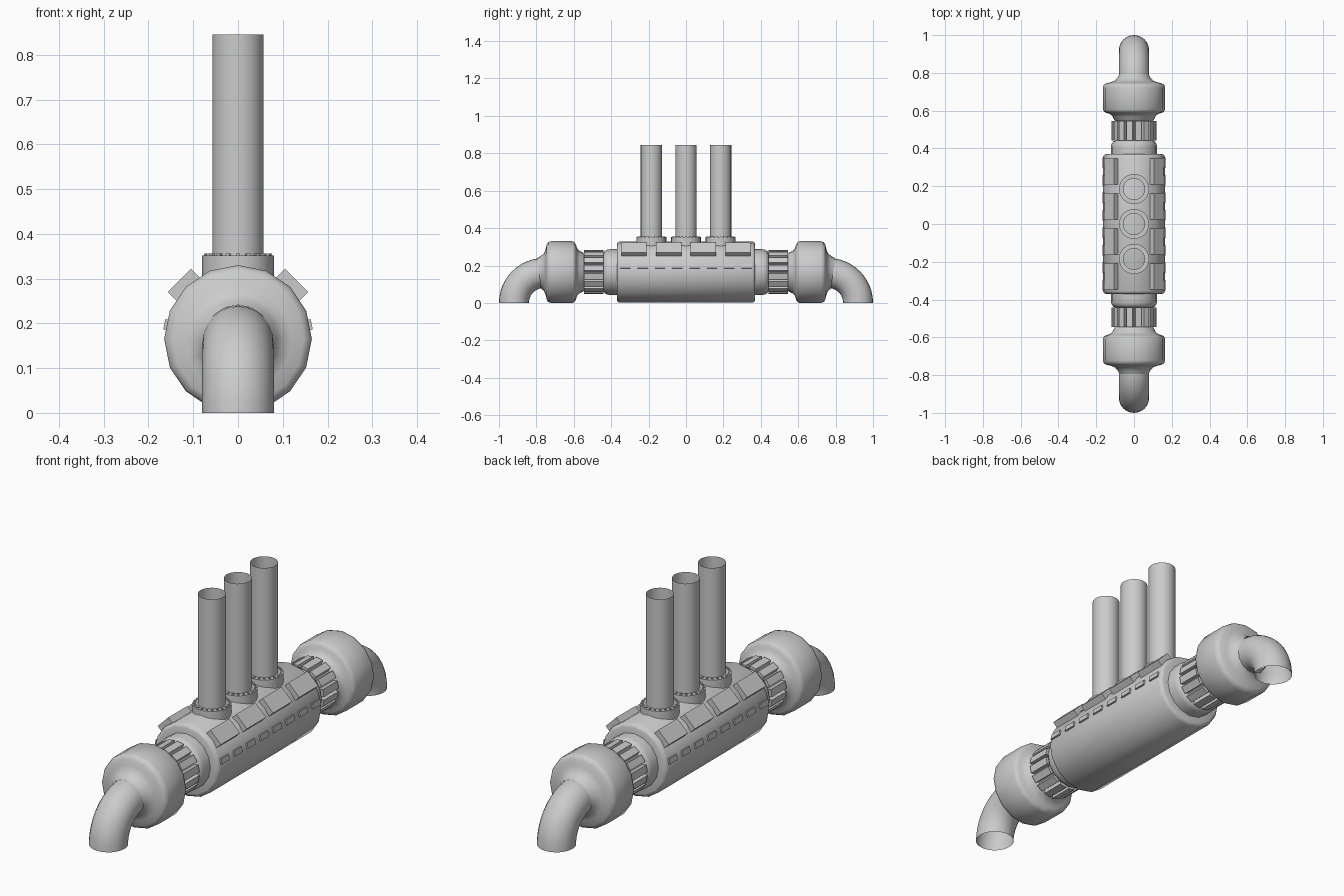
import bpy, bmesh
from math import sin, cos, pi, radians
from mathutils import Matrix, Vector

if "Cube" in bpy.data.objects:
    bpy.data.objects.remove(bpy.data.objects["Cube"])

AXIS_Z = 0.165  # height of the long horizontal axis


def finish(name, bm, angle=40):
    bmesh.ops.recalc_face_normals(bm, faces=bm.faces)
    me = bpy.data.meshes.new(name)
    bm.to_mesh(me)
    bm.free()
    ob = bpy.data.objects.new(name, me)
    bpy.context.collection.objects.link(ob)
    bpy.ops.object.select_all(action='DESELECT')
    ob.select_set(True)
    bpy.context.view_layer.objects.active = ob
    bpy.ops.object.shade_smooth_by_angle(angle=radians(angle))
    return ob


def skin(bm, rings):
    loops = [[bm.verts.new(p) for p in ring] for ring in rings]
    n = len(loops[0])
    for a, b in zip(loops, loops[1:]):
        for i in range(n):
            j = (i + 1) % n
            bm.faces.new((a[i], a[j], b[j], b[i]))


def lathe_y(name, profile, n=16, angle=40):
    # profile: (y, radius) pairs turned around the horizontal axis
    bm = bmesh.new()
    skin(bm, [[(r * sin(2 * pi * i / n), y, AXIS_Z + r * cos(2 * pi * i / n))
               for i in range(n)] for y, r in profile])
    return finish(name, bm, angle)


def lathe_z(name, y, profile, n=24):
    # profile: (z, radius) pairs turned around a vertical axis at y
    bm = bmesh.new()
    skin(bm, [[(r * cos(2 * pi * i / n), y + r * sin(2 * pi * i / n), z)
               for i in range(n)] for z, r in profile])
    return finish(name, bm)


def box(bm, size, mat):
    bmesh.ops.create_cube(bm, size=1, matrix=mat @ Matrix.Diagonal((*size, 1)))


def radial(angle, r, y):
    # local x points outwards from the axis, angle measured up from +x
    return (Matrix.Translation((0, y, AXIS_Z)) @ Matrix.Rotation(-angle, 4, 'Y')
            @ Matrix.Translation((r, 0, 0)))


# main cylinder with rounded rims
lathe_y("main_body", [(-0.37, 0.10), (-0.37, 0.148), (-0.366, 0.158), (-0.355, 0.164),
                      (0.355, 0.164), (0.366, 0.158), (0.37, 0.148), (0.37, 0.10)], angle=50)

for s, side in ((-1, "front"), (1, "back")):
    # stepped neck beside the body
    lathe_y(side + "_neck", [(s * y, r) for y, r in (
        (0.36, 0.122), (0.41, 0.122), (0.425, 0.119), (0.437, 0.110),
        (0.442, 0.098), (0.56, 0.098))])
    # ribbed grip
    bm = bmesh.new()
    for i in range(16):
        box(bm, (0.03, 0.105, 0.032), radial(2 * pi * (i + 0.5) / 16, 0.102, s * 0.494))
    finish(side + "_grip_ribs", bm, 30)
    # bulbous coupling
    lathe_y(side + "_coupling", [(s * y, r) for y, r in (
        (0.545, 0.098), (0.552, 0.106), (0.57, 0.114), (0.583, 0.128), (0.588, 0.145),
        (0.594, 0.158), (0.606, 0.165), (0.722, 0.165), (0.737, 0.160), (0.745, 0.147),
        (0.751, 0.120), (0.76, 0.100), (0.775, 0.087), (0.795, 0.076))], angle=60)
    # elbow bending down to the ground, open at the end
    bm = bmesh.new()
    rings = []
    for k in range(13):
        t = pi / 2 * (1 - k / 12)
        rings.append([(0.08 * sin(a), s * (0.76 + (0.16 + 0.08 * cos(a)) * cos(t)),
                       (0.16 + 0.08 * cos(a)) * sin(t))
                      for a in (2 * pi * i / 24 for i in range(24))])
    rings.insert(0, [(x, s * 0.73, z) for x, y, z in rings[0]])
    skin(bm, rings)
    finish(side + "_elbow", bm)

# vertical stacks with collars and bolt rings
for k, y in enumerate((-0.185, 0, 0.185), 1):
    lathe_z(f"stack_pipe_{k}", y, [(0.30, 0.057), (0.845, 0.057)])
    lathe_z(f"stack_collar_{k}", y, [(0.28, 0.08), (0.352, 0.08), (0.352, 0.056)])
    bm = bmesh.new()
    for i in range(20):
        m = (Matrix.Translation((0, y, 0.352)) @ Matrix.Rotation(2 * pi * i / 20, 4, 'Z')
             @ Matrix.Translation((0.071, 0, 0)))
        box(bm, (0.009, 0.009, 0.008), m)
    finish(f"collar_bolts_{k}", bm, 30)

# slanted plates and small side studs, mirrored left and right
for side, flip in (("right", False), ("left", True)):
    bm = bmesh.new()
    for y in (-0.278, -0.093, 0.093, 0.278):
        a = pi - pi / 4 if flip else pi / 4
        box(bm, (0.032, 0.136, 0.074), radial(a, 0.169, y))
    finish(side + "_plates", bm, 30)
    bm = bmesh.new()
    for i in range(8):
        a = pi - pi / 16 if flip else pi / 16
        box(bm, (0.02, 0.055, 0.024), radial(a, 0.158, -0.3245 + 0.0927 * i))
    finish(side + "_studs", bm, 30)
